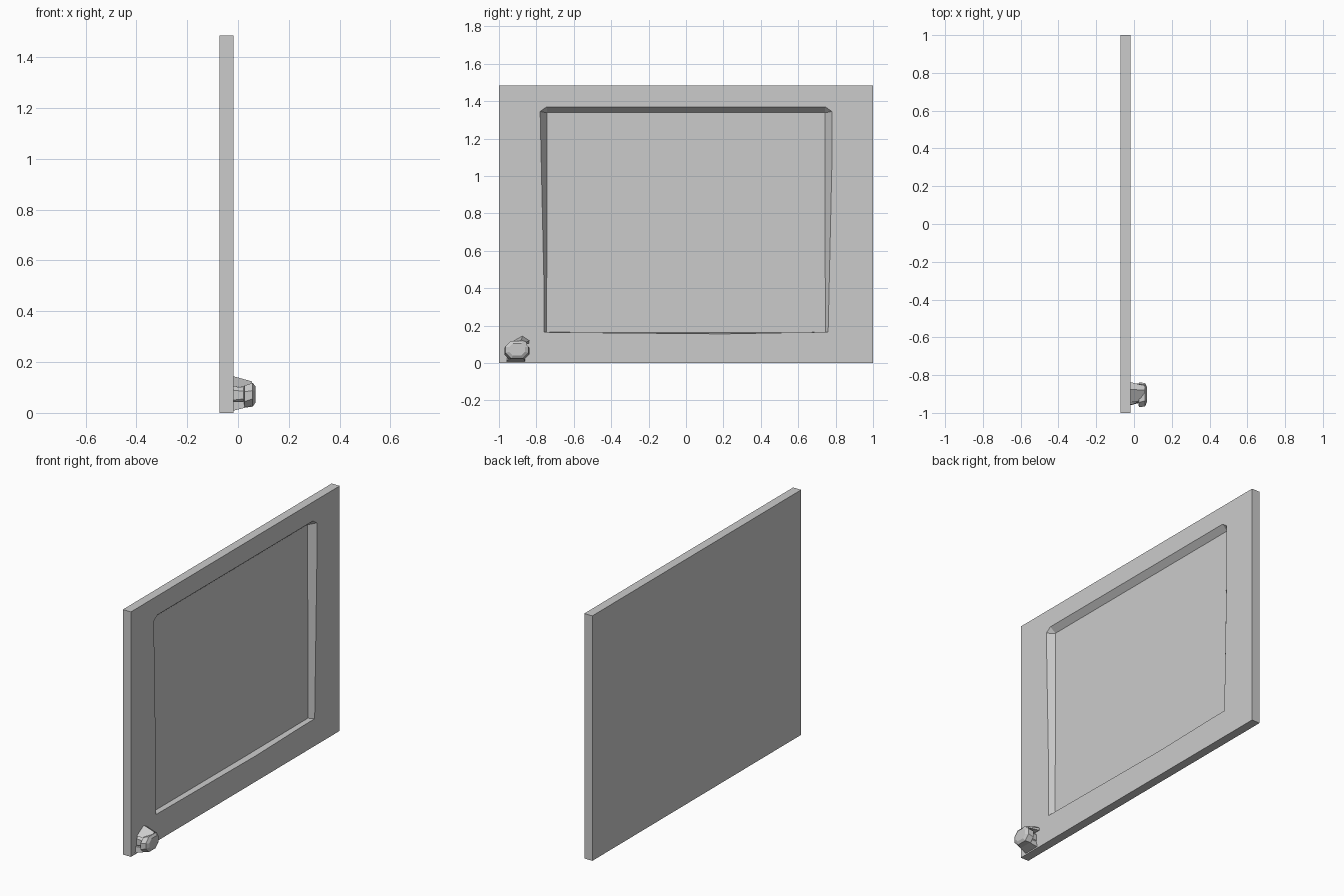
import bpy, bmesh

if "Cube" in bpy.data.objects:
    bpy.data.objects.remove(bpy.data.objects["Cube"])

FRONT, BACK, FLOOR = -0.018, -0.072, -0.053


def make_object(name, bm):
    bmesh.ops.recalc_face_normals(bm, faces=bm.faces)
    mesh = bpy.data.meshes.new(name)
    bm.to_mesh(mesh)
    bm.free()
    obj = bpy.data.objects.new(name, mesh)
    bpy.context.collection.objects.link(obj)
    return obj


def loft(name, sections):
    """Closed solid through (x, [(y, z), ...]) sections with equal point counts."""
    bm = bmesh.new()
    rings = [[bm.verts.new((x, y, z)) for y, z in pts] for x, pts in sections]
    n = len(rings[0])
    for a, b in zip(rings, rings[1:]):
        for i in range(n):
            j = (i + 1) % n
            bm.faces.new((a[i], a[j], b[j], b[i]))
    bm.faces.new(rings[0])
    bm.faces.new(rings[-1])
    return make_object(name, bm)


# Framed panel: slab with a splayed recess, chamfered at its top corners
slab = [(-1, 0), (1, 0), (1, 1.485), (-1, 1.485)]
panel = loft("framed_panel", [(BACK, slab), (FRONT, slab)])


# Recess: the opening is wider than the floor at the sides and top
def splay(x, t):
    side = lambda a, b: a + (b - a) * t
    low, high, corner = side(0.745, 0.76), side(0.743, 0.78), side(0.742, 0.745)
    shoulder, top = side(1.338, 1.345), side(1.34, 1.37)
    return (x, [(-low, 0.165), (0.2, side(0.163, 0.156)), (low, 0.165),
                (high, shoulder), (corner, top), (-corner, top), (-high, shoulder)])


cutter = loft("recess_cutter", [splay(FLOOR, 0), splay(FRONT + 0.01, 1 + 0.01 / 0.035)])
cutter.hide_render = True
cutter.hide_viewport = False
cut = panel.modifiers.new("recess", "BOOLEAN")
cut.operation = "DIFFERENCE"
cut.solver = "EXACT"
cut.object = cutter
bpy.context.view_layer.objects.active = panel
panel.select_set(True)
bpy.ops.object.modifier_apply(modifier="recess")
bpy.data.objects.remove(cutter, do_unlink=True)


# Faceted knob body
def octagon(y0, y1, z0, z1, c):
    return [(y0 + c, z0), (y1 - c, z0), (y1, z0 + c), (y1, z1 - c),
            (y1 - c, z1), (y0 + c, z1), (y0, z1 - c), (y0, z0 + c)]


loft("knob", [(FRONT - 0.005, octagon(-0.945, -0.865, 0.035, 0.105, 0.015)),
              (0.022, octagon(-0.945, -0.865, 0.04, 0.1, 0.015)),
              (0.026, octagon(-0.97, -0.838, 0.02, 0.108, 0.025)),
              (0.058, octagon(-0.966, -0.842, 0.025, 0.118, 0.03)),
              (0.068, octagon(-0.945, -0.86, 0.04, 0.105, 0.02))])

# Pointed thumb fin above the knob and supporting foot below it
loft("knob_fin", [(FRONT - 0.003, [(-0.945, 0.105), (-0.84, 0.105), (-0.837, 0.12), (-0.875, 0.145)]),
                  (0.055, [(-0.935, 0.1), (-0.85, 0.1), (-0.855, 0.112), (-0.88, 0.124)])])
loft("knob_foot", [(FRONT - 0.003, [(-0.96, 0.008), (-0.86, 0.008), (-0.865, 0.045), (-0.955, 0.045)]),
                   (0.055, [(-0.94, 0.027), (-0.87, 0.027), (-0.87, 0.045), (-0.94, 0.045)])])
